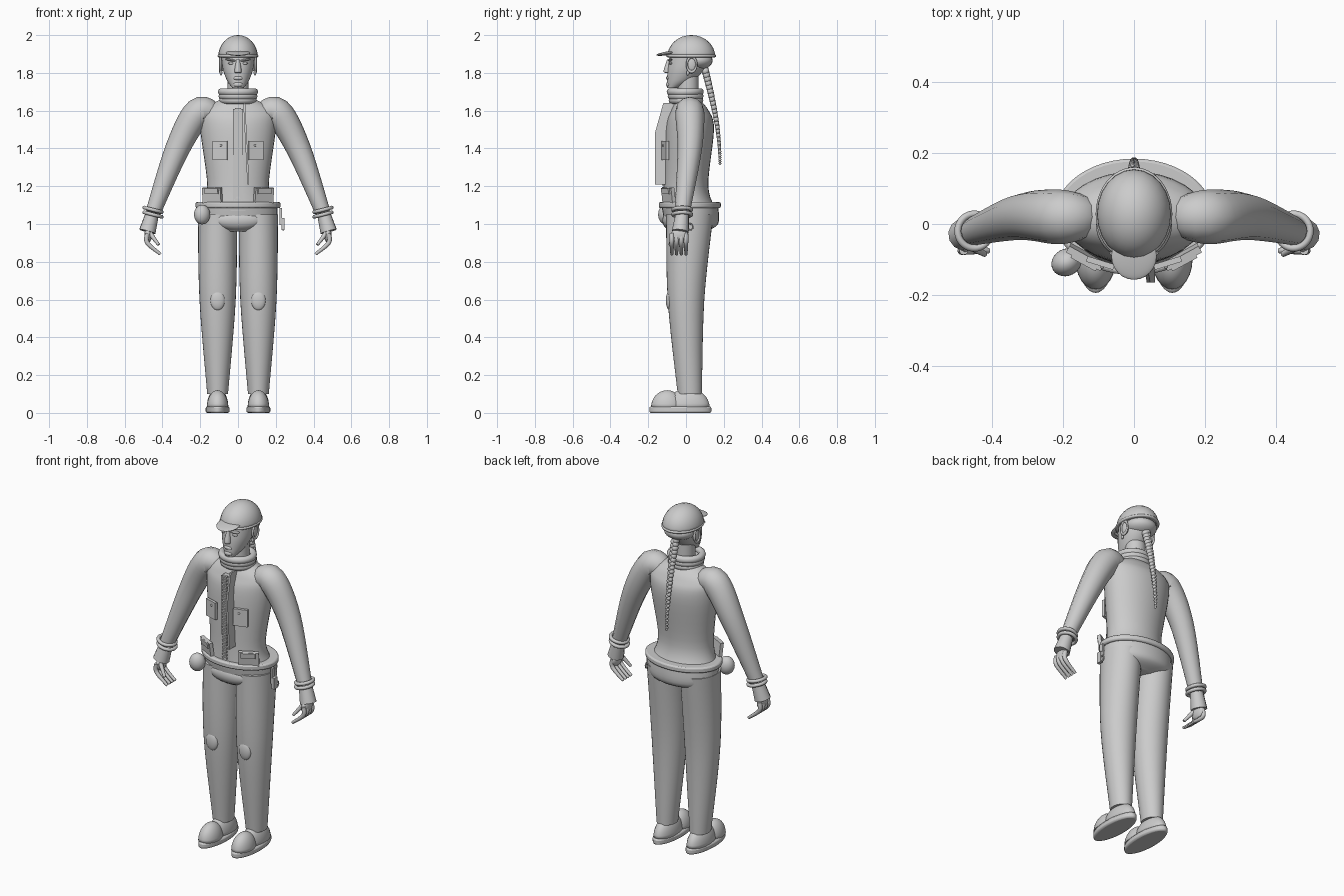
import bpy, bmesh, math
from mathutils import Vector

default_cube = bpy.data.objects.get("Cube")
if default_cube:
    bpy.data.objects.remove(default_cube)

grey = bpy.data.materials.new("plain grey")
grey.use_nodes = True
grey.diffuse_color = (.6, .6, .6, 1)
grey.node_tree.nodes["Principled BSDF"].inputs["Base Color"].default_value = grey.diffuse_color

QUARTER = math.pi / 2
SIDES = (-1, 1)


def finish(obj):
    """Give the object its colour and smooth shading with sharp edges kept."""
    obj.data.materials.clear()
    obj.data.materials.append(grey)
    bpy.ops.object.select_all(action='DESELECT')
    obj.select_set(True)
    bpy.context.view_layer.objects.active = obj
    bpy.ops.object.shade_smooth_by_angle(angle=math.radians(45))
    return obj


def add_mesh(name, mesh):
    obj = bpy.data.objects.new(name, mesh)
    bpy.context.collection.objects.link(obj)
    return finish(obj)


def add_bmesh(name, bm):
    bmesh.ops.recalc_face_normals(bm, faces=bm.faces)
    mesh = bpy.data.meshes.new(name)
    bm.to_mesh(mesh)
    bm.free()
    return add_mesh(name, mesh)


def smooth_path(points, steps=6):
    """Pass a smooth curve through a few control points."""
    points = [Vector(p) for p in points]
    padded = [points[0]] + points + [points[-1]]
    result = []
    for before, start, end, after in zip(padded, padded[1:], padded[2:], padded[3:]):
        leaving, arriving = (end - before) / 2, (after - start) / 2
        for step in range(steps):
            t = step / steps
            ease = t * t * (3 - 2 * t)
            result.append(start.lerp(end, ease) + leaving * t * (1 - t) ** 2
                          - arriving * t * t * (1 - t))
    return result + [points[-1]]


def loft(name, rings, x=0, segments=32):
    """Oval rings: height, half width, half depth, centre y."""
    bm = bmesh.new()
    loops = []
    for z, width, depth, y in smooth_path(rings):
        angles = [math.tau * i / segments for i in range(segments)]
        loops.append([bm.verts.new((x + width * math.cos(a), y + depth * math.sin(a), z))
                      for a in angles])
    for lower, upper in zip(loops, loops[1:]):
        for i in range(segments):
            bm.faces.new((lower[i - 1], lower[i], upper[i], upper[i - 1]))
    bm.faces.new(loops[0])
    bm.faces.new(loops[-1])
    return add_bmesh(name, bm)


def tube(name, points):
    """Smooth tapering tube: x, y, z, radius."""
    curve = bpy.data.curves.new(name, 'CURVE')
    curve.dimensions = '3D'
    curve.bevel_depth = 1
    curve.use_fill_caps = True
    path = smooth_path(points)
    spline = curve.splines.new('POLY')
    spline.points.add(len(path) - 1)
    for point, (x, y, z, radius) in zip(spline.points, path):
        point.co = (x, y, z, 1)
        point.radius = radius
    guide = bpy.data.objects.new(name + "_guide", curve)
    bpy.context.collection.objects.link(guide)
    graph = bpy.context.evaluated_depsgraph_get()
    mesh = bpy.data.meshes.new_from_object(guide.evaluated_get(graph))
    bpy.data.objects.remove(guide)
    return add_mesh(name, mesh)


def place(name, size, rotation):
    obj = bpy.context.object
    obj.name = name
    obj.scale = size
    obj.rotation_euler = rotation
    return finish(obj)


def ball(name, location, size, rotation=(0, 0, 0)):
    bpy.ops.mesh.primitive_uv_sphere_add(segments=24, ring_count=16, location=location)
    return place(name, size, rotation)


def dome(name, location, size):
    """Ball with its lower half pressed flat."""
    obj = ball(name, location, size)
    for vert in obj.data.vertices:
        vert.co.z = max(vert.co.z, 0)
    return obj


def box(name, location, size, rotation=(0, 0, 0)):
    bpy.ops.mesh.primitive_cube_add(size=1, location=location)
    return place(name, size, rotation)


def disc(name, location, size):
    """Oval slab with rounded rims."""
    bpy.ops.mesh.primitive_cylinder_add(vertices=48, depth=1, location=location)
    obj = place(name, size, (0, 0, 0))
    bpy.ops.object.transform_apply(location=False, rotation=False)
    rim = obj.modifiers.new("Rounded rim", 'BEVEL')
    rim.width = size[2] / 4
    rim.segments = 2
    return obj


def hoop(name, location, radius, thickness, scale=(1, 1, 1), rotation=(0, 0, 0)):
    bpy.ops.mesh.primitive_torus_add(major_radius=radius, minor_radius=thickness,
                                     minor_segments=10, location=location)
    return place(name, scale, rotation)


# Jacket body, widest at belt and chest
loft("jacket_body", [(1.07, .2, .145, .02), (1.2, .163, .118, 0), (1.5, .2, .128, .02),
                     (1.6, .19, .1, .02), (1.66, .09, .06, .01)])

# Zip with teeth, and the standing flap beside it
box("zip_tape", (0, -.1, 1.36), (.055, .04, .5))
for i in range(26):
    box("zip_tooth", (0, -.12, 1.11 + i / 50), (.03, .015, .01))
bm = bmesh.new()
outline = [(-.165, 1.21), (-.165, 1.48), (-.12, 1.64), (-.06, 1.64), (-.1, 1.21)]
edge = [bm.verts.new((.06 - (z - 1.2) / 20, y, z)) for y, z in outline]
flap = bmesh.ops.extrude_face_region(bm, geom=[bm.faces.new(edge)])
moved = [part for part in flap["geom"] if isinstance(part, bmesh.types.BMVert)]
bmesh.ops.translate(bm, vec=(-.01, 0, 0), verts=moved)
add_bmesh("jacket_flap", bm)

# Collar rolls and neck
loft("neck", [(1.62, .056, .056, .01), (1.78, .056, .056, .01)])
for i in range(3):
    hoop("collar_roll", (0, -i / 500, 1.655 + i / 45), .08 + i / 300, .02, (1, .92, 1))

# Head and face
loft("head", [(1.72, .03, .03, -.07), (1.76, .058, .07, -.03),
              (1.82, .08, .097, 0), (1.9, .09, .11, .025)])
loft("nose", [(1.8, .016, .014, -.094), (1.81, .019, .022, -.097), (1.87, .009, .01, -.09)])
ball("lips", (0, -.096, 1.772), (.025, .01, .01))
ball("chin", (0, -.092, 1.738), (.025, .014, .014))
ball("hair", (0, .055, 1.865), (.088, .086, .05))
for side in SIDES:
    ball("brow", (side * .037, -.083, 1.868), (.032, .012, .006), (0, side * -.15, 0))
    ball("eye", (side * .036, -.08, 1.85), (.016, .01, .007))
    ball("ear", (side * .086, .03, 1.845), (.012, .025, .04))
    hoop("ear_rim", (side * .094, .03, 1.845), .028, .006, (1.4, .9, 1), (0, QUARTER, 0))
    ball("earring", (side * .09, .01, 1.8), (.007, .008, .014))

# Cap with band and peak
dome("cap_crown", (0, .028, 1.885), (.105, .127, .115))
hoop("cap_band", (0, .028, 1.89), .1, .008, (1, 1.22, 1))
ball("cap_peak", (0, -.09, 1.905), (.064, .068, .01), (.16, 0, 0))

# Plait thinning towards its end
for i in range(48):
    t = i / 47
    side = SIDES[i % 2]
    radius = .02 - t * .013
    y = .1 + .08 * math.sin(t * QUARTER)
    ball("plait_strand", (side * radius / 4, y, 1.82 - t / 2), (radius, radius, radius), (0, side / 2, 0))

# Sleeves, cuffs and hands
for side in SIDES:
    tube("sleeve", [(side * .13, .02, 1.58, .06), (side * .21, .02, 1.59, .077),
                    (side * .32, .02, 1.4, .065), (side * .45, -.02, 1.06, .04)])
    for z in (1.05, 1.075):
        hoop("cuff_ring", (side * .45, -.02, z), .048, .01, rotation=(0, side * -.25, 0))
    tube("glove", [(side * .455, -.02, 1.05, .036), (side * .48, -.03, .96, .045)])
    ball("palm", (side * .476, -.035, .94), (.02, .045, .04))
    for i in range(4):
        y = i / 40 - .075
        tube("finger", [(side * .48, y, .95, .012), (side * .48, y, .9, .012), (side * .41, y, .84, .008)])
    tube("thumb", [(side * .465, -.06, .95, .013), (side * .42, -.085, .89, .008)])

# Belt, hips and trouser front
disc("belt", (0, .02, 1.1), (.225, .164, .032))
loft("hips", [(.96, .12, .09, .01), (1, .2, .14, .03), (1.1, .21, .15, .02)])
ball("trouser_front", (0, -.075, 1.02), (.13, .05, .055))

# Legs, knee pads and shoes
for side in SIDES:
    middle = side * .108
    loft("trouser_leg", [(.1, .055, .064, .02), (.6, .096, .097, 0), (1.05, .104, .125, .02)], middle)
    ball("knee_pad", (middle, -.088, .595), (.038, .018, .052))
    dome("shoe_toe", (middle, -.1, .03), (.057, .085, .09))
    dome("shoe_heel", (middle, .01, .03), (.057, .115, .1))
    disc("shoe_sole", (middle, -.03, .017), (.063, .164, .034))

# Chest pockets and belt pouches
for side in SIDES:
    box("chest_pocket", (side * .095, -.11, 1.39), (.08, .016, .1), (0, 0, side * .3))
    ball("pocket_button", (side * .09, -.12, 1.416), (.006, .006, .006))
    box("belt_pouch", (side * .136, -.093, 1.15), (.11, .02, .085), (.12, 0, side / 2))
    box("pouch_lid", (side * .138, -.104, 1.175), (.08, .02, .03), (.12, 0, side / 2))

# Hip bag and belt clip
ball("hip_bag", (-.19, -.108, 1.05), (.044, .038, .052), (0, 0, .5))
box("clip_strap", (.226, 0, 1.04), (.012, .025, .09))
box("clip_body", (.238, 0, 1), (.018, .03, .065))
hoop("clip_loop", (.24, .02, .985), .016, .004, rotation=(0, QUARTER, 0))
